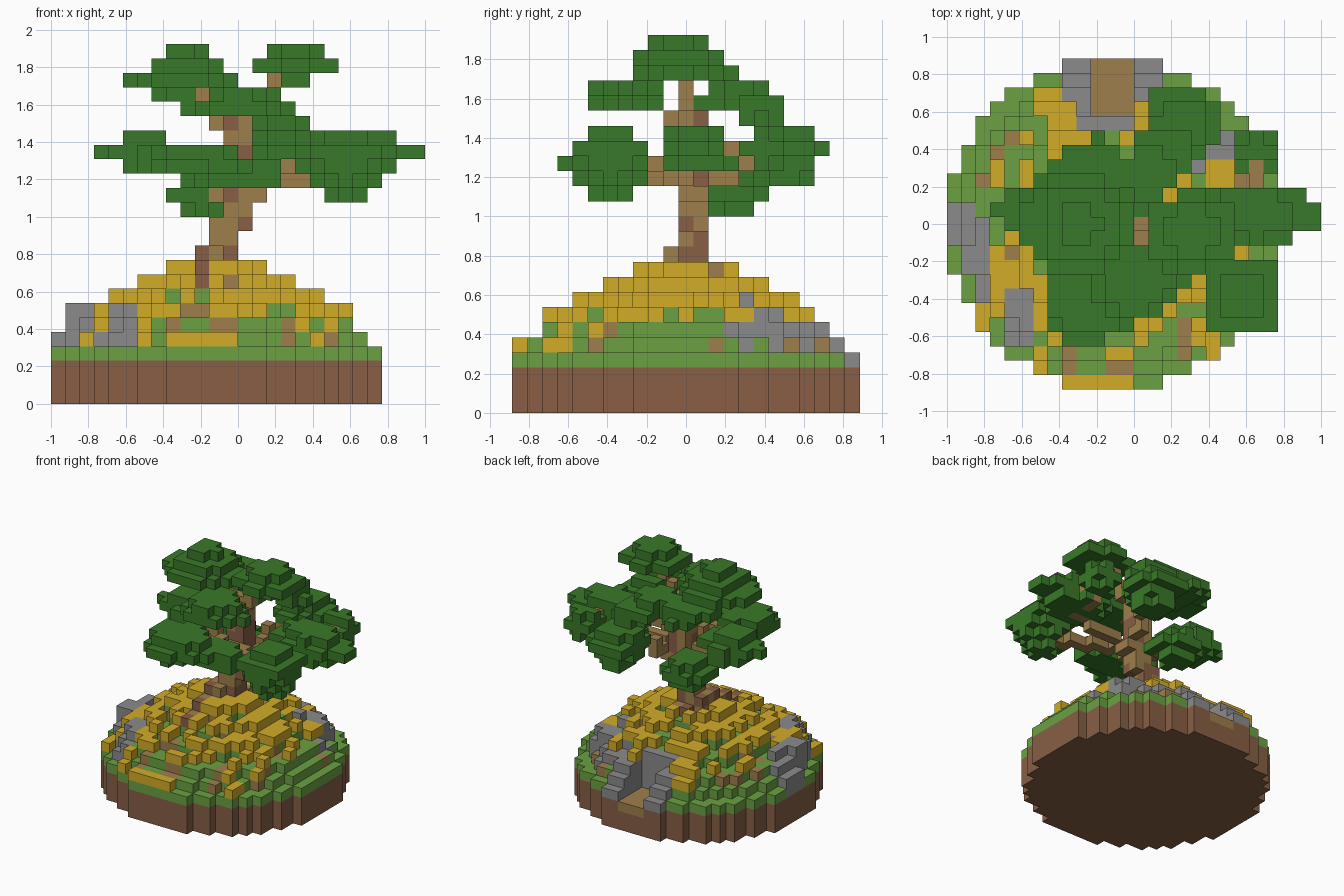
import bpy
import bmesh
import random
from mathutils import Vector, noise

random.seed(4)
cube = bpy.data.objects.get("Cube")
if cube:
    bpy.data.objects.remove(cube)

S = 2 / 26          # block size
C = 11              # centre block of the island


def material(name, rgb):
    linear = [((v / 255 + 0.055) / 1.055) ** 2.4 for v in rgb] + [1]
    m = bpy.data.materials.new(name)
    m.use_nodes = True
    m.diffuse_color = linear
    bsdf = m.node_tree.nodes["Principled BSDF"]
    bsdf.inputs["Base Color"].default_value = linear
    bsdf.inputs["Roughness"].default_value = 1
    return m


MATS = {
    "soil": material("soil brown", (136, 95, 69)),
    "grass": material("grass green", (108, 161, 67)),
    "gold": material("fallen leaf gold", (210, 172, 40)),
    "rock": material("rock grey", (139, 139, 139)),
    "wood": material("light wood", (158, 127, 75)),
    "leaf": material("leaf green", (57, 121, 41)),
}

parts = {n: {} for n in ("island", "rocks", "fallen_leaves", "trunk", "canopy")}
taken = set()


def put(part, cell, colour):
    if cell not in taken:
        taken.add(cell)
        parts[part][cell] = colour


# Island: stepped round hill
RADII = {0: 11.5, 1: 11.5, 2: 11.5, 3: 11.5, 4: 10.5,
         5: 9.5, 6: 7.5, 7: 5.5, 8: 3.5}


def dist(i, j):
    return ((i - C) ** 2 + (j - C) ** 2) ** 0.5


def ground(i, j):
    return max((k for k, r in RADII.items() if dist(i, j) < r), default=-1)


def area(i0, i1, j0, j1):
    return {(i, j) for i in range(i0, i1 + 1) for j in range(j0, j1 + 1)}


cells = [(i, j) for i in range(23) for j in range(23) if ground(i, j) >= 0]
path = area(10, 12, 19, 22)

# Rock areas with extra height over the hill
rocky = {}
for extra, rect in (
        (1, (0, 1, 10, 12)), (1, (2, 2, 9, 11)), (2, (1, 1, 8, 9)),
        (1, (2, 2, 6, 8)), (0, (3, 3, 6, 6)), (1, (4, 5, 5, 6)),
        (1, (4, 5, 3, 4)), (0, (3, 3, 5, 5)),
        (0, (8, 9, 19, 22)), (0, (13, 14, 19, 22)), (0, (9, 13, 18, 18)),
        (0, (15, 17, 17, 19)), (1, (17, 19, 15, 17)), (0, (18, 20, 14, 15))):
    rocky.update(dict.fromkeys(area(*rect), extra))

for i, j in cells:
    top = 2 if (i, j) in path else ground(i, j)
    patch = noise.noise(Vector((i * 0.7, j * 0.7, 9.3))) > 0.3
    for k in range(top + 1):
        colour = "soil" if k < 3 else "grass"
        if k == top and ((i, j) in path or patch and k > 3):
            colour = "wood"
        if (i, j) in rocky and k >= 3:
            put("rocks", (i, j, k), "rock")
        else:
            put("island", (i, j, k), colour)
    for k in range(top + 1, top + rocky.get((i, j), 0) + 1):
        put("rocks", (i, j, k), "rock")


# Trunk: leaning blocks in two browns, with roots
def trunk_block(i0, i1, j0, j1, k0, k1):
    for i, j in sorted(area(i0, i1, j0, j1)):
        for k in range(k0, k1 + 1):
            put("trunk", (i, j, k), random.choice(("soil", "wood")))


trunk_block(10, 10, 6, 7, 8, 8)
trunk_block(10, 10, 8, 9, 9, 9)
trunk_block(11, 12, 11, 13, 9, 9)
trunk_block(10, 11, 10, 12, 9, 10)
trunk_block(12, 12, 11, 12, 10, 10)
trunk_block(11, 12, 11, 12, 11, 12)
trunk_block(13, 13, 11, 12, 12, 12)
trunk_block(12, 13, 11, 12, 13, 19)
trunk_block(14, 14, 11, 12, 14, 14)


# Branches out to the leaf pads
def branch(a, b):
    a, b = Vector(a), Vector(b)
    steps = int(max(abs(v) for v in b - a)) * 2
    for n in range(steps + 1):
        put("trunk", tuple(round(v) for v in a.lerp(b, n / steps)), "wood")


for a, b in (
        ((13, 11, 14), (20, 11, 16)), ((13, 10, 15), (19, 7, 15)),
        ((12, 10, 15), (10, 7, 16)), ((12, 9, 15), (12, 9, 16)),
        ((12, 11, 15), (7, 11, 16)), ((13, 12, 15), (16, 17, 16)),
        ((12, 12, 13), (10, 14, 14)), ((11, 10, 19), (11, 8, 20)),
        ((12, 11, 19), (9, 11, 22)), ((13, 12, 19), (13, 14, 20)),
        ((13, 11, 19), (15, 11, 22)), ((20, 13, 16), (21, 15, 17))):
    branch(a, b)

# Canopy: layered pads given as centre, lowest layer, radii per layer
PADS = [
    (8.7, 11, 22, (4, 3.5), (2.6, 2.7), (1.6, 1.6)),
    (16.5, 10.5, 22, (1, 1), (3.1, 2.8), (2.1, 2)),
    (12.6, 7, 20, (3.5, 2.6), (2.5, 2.2)),
    (9.8, 14.5, 20, (1.8, 2.6), (3, 2.2)),
    (13.5, 14.5, 20, (1.7, 2.7), (1.7, 2.2)),
    (15.5, 16, 19, (2, 1.3), (1.2, 1.3)),
    (10, 14.3, 13, (1.6, 1.6), (2.6, 2.3), (1.8, 2)),
    (6.2, 12, 16, (1.9, 2.3), (3.4, 2.1), (1.6, 1.6)),
    (9.4, 5.8, 15, (1.2, 2), (3.4, 3.1), (2.8, 2.5)),
    (12.6, 6.8, 15, (3, 1.4), (3, 1.9)),
    (20, 6, 14, (1, 1), (2, 2.1), (2.5, 2.4), (2.95, 2.8), (1.8, 1.6)),
    (20.8, 11.7, 16, (3, 2.4), (4.6, 2.1), (3, 1.75)),
    (21, 16.2, 16, (1.4, 1.1), (1.9, 1.6), (1.2, 1)),
    (15.8, 17.8, 15, (1.6, 1.6), (2.2, 2), (2.7, 3), (2, 2)),
]
for cx, cy, k0, *layers in PADS:
    for n, (rx, ry) in enumerate(layers):
        for i in range(26):
            for j in range(23):
                if ((i - cx) / rx) ** 2 + ((j - cy) / ry) ** 2 <= 1:
                    put("canopy", (i, j, k0 + n), "leaf")

# Fallen leaves: rough heap round the trunk, and drifts near the rim
drifts = set()
for rect in ((7, 12, 0, 0), (6, 6, 1, 2), (11, 12, 2, 2), (6, 7, 19, 20),
             (7, 8, 17, 18), (8, 8, 16, 16), (3, 5, 8, 8), (3, 3, 5, 7),
             (1, 2, 4, 5), (18, 18, 2, 3), (17, 17, 3, 4), (13, 13, 3, 4),
             (20, 20, 9, 9), (19, 19, 5, 6), (3, 3, 14, 15),
             (15, 15, 13, 13), (16, 16, 14, 14)):
    drifts |= area(*rect)

for i, j in cells:
    r = dist(i, j)
    clump = noise.noise(Vector((i * 0.8, j * 0.8, 2.7)))
    limit = 0.1 if r > 7.5 else -0.12
    heap = r < 9 and clump > limit
    if (heap or (i, j) in drifts) and (i, j) not in path:
        put("fallen_leaves", (i, j, ground(i, j) + 1), "gold")

# Meshes: only the outer faces of the blocks
DIRS = [(axis, sign) for axis in range(3) for sign in (0, 1)]
for name, blocks in parts.items():
    bm = bmesh.new()
    used = sorted(set(blocks.values()))
    corners = {}

    def vert(p):
        if p not in corners:
            corners[p] = bm.verts.new((p[0] * S - 1, (p[1] - 11.5) * S, p[2] * S))
        return corners[p]

    for cell, colour in blocks.items():
        for axis, sign in DIRS:
            beside = list(cell)
            beside[axis] += 2 * sign - 1
            if tuple(beside) in taken:
                continue
            u, v = (axis + 1) % 3, (axis + 2) % 3
            loop = []
            for du, dv in ((0, 0), (1, 0), (1, 1), (0, 1)):
                p = list(cell)
                p[axis] += sign
                p[u] += du
                p[v] += dv
                loop.append(vert(tuple(p)))
            face = bm.faces.new(loop if sign else loop[::-1])
            face.material_index = used.index(colour)
    mesh = bpy.data.meshes.new(name)
    bm.to_mesh(mesh)
    bm.free()
    for colour in used:
        mesh.materials.append(MATS[colour])
    obj = bpy.data.objects.new(name, mesh)
    bpy.context.collection.objects.link(obj)
